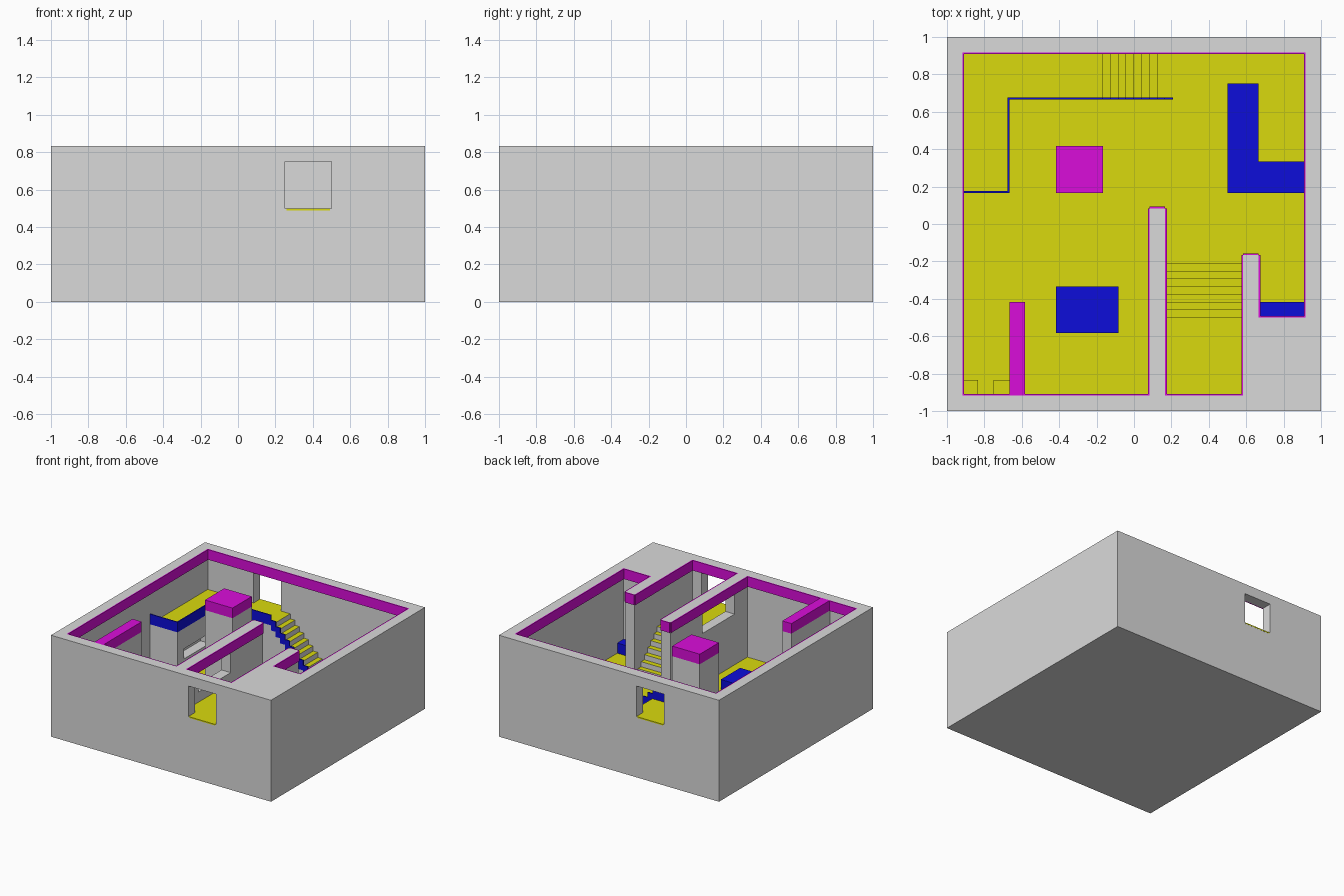
import bpy, bmesh

if "Cube" in bpy.data.objects:
    bpy.data.objects.remove(bpy.data.objects["Cube"])

U = 1 / 12                       # building grid
IN, FLOOR, DECK, BAND, TOP = 11 * U, 2 * U, 6 * U, 9 * U, 10 * U
STEP = U / 2
T = 0.009                        # thickness of painted trim


def material(name, rgb):
    m = bpy.data.materials.new(name)
    m.diffuse_color = (*rgb, 1)
    m.use_nodes = True
    m.node_tree.nodes["Principled BSDF"].inputs["Base Color"].default_value = m.diffuse_color
    return m


GRAY = material("gray wall", (0.7, 0.7, 0.7))
YELLOW = material("yellow floor", (0.7, 0.7, 0.004))
BLUE = material("blue edge", (0.004, 0.004, 0.7))
MAGENTA = material("magenta trim", (0.7, 0.004, 0.7))


def prism(name, pts, lo, hi, axis='z', mat=GRAY):
    """Extrude a flat outline along one axis."""
    place = {'x': lambda p, d: (d, p[0], p[1]),
             'y': lambda p, d: (p[0], d, p[1]),
             'z': lambda p, d: (p[0], p[1], d)}[axis]
    bm = bmesh.new()
    a = [bm.verts.new(place(p, lo)) for p in pts]
    b = [bm.verts.new(place(p, hi)) for p in pts]
    bm.faces.new(a)
    bm.faces.new(b[::-1])
    for i in range(len(pts)):
        j = (i + 1) % len(pts)
        bm.faces.new((a[i], b[i], b[j], a[j]))
    bmesh.ops.recalc_face_normals(bm, faces=bm.faces)
    me = bpy.data.meshes.new(name)
    bm.to_mesh(me)
    bm.free()
    ob = bpy.data.objects.new(name, me)
    bpy.context.collection.objects.link(ob)
    me.materials.append(mat)
    return ob


def box(name, x0, x1, y0, y1, z0, z1, mat=GRAY):
    return prism(name, [(x0, y0), (x1, y0), (x1, y1), (x0, y1)], z0, z1, 'z', mat)


def cut(ob, cutter):
    mod = ob.modifiers.new("cut", 'BOOLEAN')
    mod.operation, mod.solver, mod.object = 'DIFFERENCE', 'EXACT', cutter
    bpy.context.view_layer.objects.active = ob
    bpy.ops.object.modifier_apply(modifier=mod.name)
    bpy.data.objects.remove(cutter)


def paint_floors(ob):
    """Walkable faces (pointing up, not above the deck) become yellow."""
    if YELLOW.name not in ob.data.materials:
        ob.data.materials.append(YELLOW)
    k = ob.data.materials.find(YELLOW.name)
    for f in ob.data.polygons:
        if f.normal.z > 0.9 and f.center.z < DECK + 0.02:
            f.material_index = k


# Room outline, counter-clockwise, in grid units
outline = [(x * U, y * U) for x, y in (
    (-11, -11), (1, -11), (1, 1), (2, 1), (2, -11), (7, -11), (7, -2),
    (8, -2), (8, -6), (11, -6), (11, 11), (-11, 11))]

# Outer shell with the inner walls left standing
shell = box("room_shell", -1, 1, -1, 1, 0, TOP)
cut(shell, prism("room_cutter", outline, FLOOR, TOP + 0.2))
cut(shell, box("front_cutter", 3 * U, 6 * U, -1.1, -0.85, DECK, BAND))
cut(shell, box("back_cutter", -6 * U, -3 * U, 0.85, 1.1, DECK, BAND))
cut(shell, box("inner_cutter", 0.5 * U, 2.5 * U, -9 * U, -4 * U, DECK + U, BAND))
paint_floors(shell)

# Yellow edges of the two door sills
for name, x, y in (("front_sill", 4.5 * U, -1), ("back_sill", -4.5 * U, 1)):
    box(name, x - 1.4 * U, x + 1.4 * U, y - 0.001, y + 0.001, DECK - 0.01, DECK, YELLOW)

# Magenta band around the top of the room
for i, (x0, y0) in enumerate(outline):
    x1, y1 = outline[(i + 1) % len(outline)]
    n = ((x1 - x0) ** 2 + (y1 - y0) ** 2) ** 0.5
    nx, ny = -(y1 - y0) / n * T, (x1 - x0) / n * T
    prism(f"wall_band_{i}", [(x0, y0), (x1, y1), (x1 + nx, y1 + ny), (x0 + nx, y0 + ny)],
          BAND, TOP, 'z', MAGENTA)


def stair_line(start, top, risers, direction=1):
    """Points of a descending stair, starting at the top edge."""
    pts = []
    for i in range(risers):
        s = start + direction * i * STEP
        pts += [(s, top - i * STEP), (s, top - (i + 1) * STEP)]
    return pts


# Front landing with stairs going back into the room
front = [(-IN, FLOOR), (-IN, DECK)] + stair_line(-6 * U, DECK, 8)
paint_floors(prism("front_stairs", front, 2 * U, 7 * U, 'x'))

# Back landing with stairs going right
steps = stair_line(-2 * U, DECK, 8)
paint_floors(prism("back_stairs", [(-8 * U, FLOOR), (-8 * U, DECK)] + steps, 8 * U, IN, 'y'))

# Left platform with a low niche
platform = box("left_platform", -IN, -8 * U, 2 * U, IN, FLOOR, DECK)
paint_floors(platform)
cut(platform, box("niche_cutter", -9 * U, -7 * U, 3 * U, 7 * U, FLOOR + U, FLOOR + 2 * U))

# Thin blue rails: stepped one, then the two straight ones
rail = [(-8 * U, DECK), (-8 * U, DECK + U)] + stair_line(-2 * U, DECK + U, 10) + steps[::-1]
prism("stair_rail", rail, 8 * U, 8 * U + T, 'y', BLUE)
box("platform_rail_side", -8 * U - T, -8 * U, 2 * U, 8 * U + T, DECK, DECK + U, BLUE)
box("platform_rail_front", -IN, -8 * U - T, 2 * U, 2 * U + T, DECK, DECK + U, BLUE)

# Column and partition with magenta tops
for name, x0, x1, y0, y1 in (("column", -5, -2, 2, 5), ("partition", -8, -7, -11, -5)):
    box(name, x0 * U, x1 * U, y0 * U, y1 * U, FLOOR, BAND)
    box(name + "_cap", x0 * U, x1 * U, y0 * U, y1 * U, BAND, TOP, MAGENTA)

# Low blue blocks
box("low_block", -5 * U, -U, -7 * U, -4 * U, FLOOR, FLOOR + U, BLUE)
box("low_ledge", 8 * U, IN, -6 * U, -5 * U, FLOOR, FLOOR + U, BLUE)
ell = [(6, 2), (11, 2), (11, 4), (8, 4), (8, 9), (6, 9)]
prism("corner_block", [(x * U, y * U) for x, y in ell], FLOOR, FLOOR + U, 'z', BLUE)

# Two small posts in the front left corner
for i, x in enumerate((-11, -9)):
    paint_floors(box(f"corner_post_{i}", x * U, (x + 1) * U, -IN, -10 * U, FLOOR, FLOOR + 2 * U))
